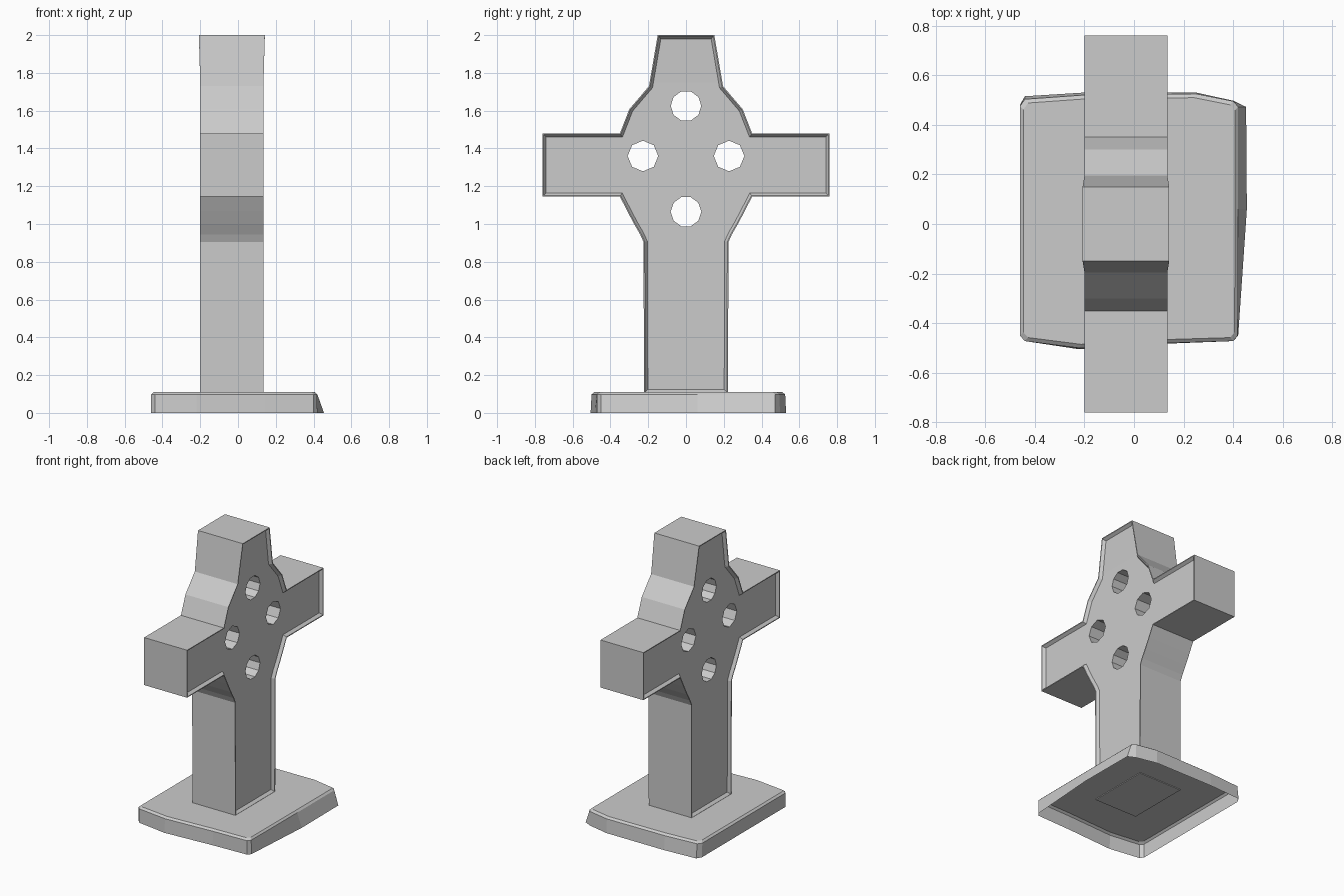
import bpy, bmesh, math
from mathutils import Matrix

cube = bpy.data.objects.get("Cube")
if cube:
    bpy.data.objects.remove(cube, do_unlink=True)

# One stone colour
stone = bpy.data.materials.new("grey_stone")
stone.use_nodes = True
GREY = (0.6, 0.6, 0.6, 1)
stone.diffuse_color = GREY
stone.node_tree.nodes["Principled BSDF"].inputs["Base Color"].default_value = GREY


def finish(bm, name):
    mesh = bpy.data.meshes.new(name)
    bm.to_mesh(mesh)
    bm.free()
    obj = bpy.data.objects.new(name, mesh)
    bpy.context.collection.objects.link(obj)
    mesh.materials.append(stone)
    return obj


# Cross: half outline (y, z) mirrored, extruded through the thickness
LEFT, RIGHT = -0.2, 0.135
half = [(0.222, 0.105), (0.225, 0.905), (0.243, 0.945), (0.275, 1.0), (0.312, 1.07),
        (0.35, 1.145), (0.76, 1.145), (0.76, 1.48), (0.35, 1.48), (0.3, 1.608),
        (0.196, 1.73), (0.15, 2.0)]
outline = half + [(-y, z) for y, z in reversed(half)]
bm = bmesh.new()
back = bm.faces.new([bm.verts.new((LEFT, y, z)) for y, z in outline])
ext = bmesh.ops.extrude_face_region(bm, geom=[back], use_keep_orig=True)
bmesh.ops.translate(bm, vec=(RIGHT - LEFT, 0, 0),
                    verts=[g for g in ext["geom"] if isinstance(g, bmesh.types.BMVert)])
bmesh.ops.recalc_face_normals(bm, faces=bm.faces[:])

# Narrow raised rim around a sunken panel on both broad sides
panels = [f for f in bm.faces if abs(f.normal.x) > 0.9]
bmesh.ops.inset_individual(bm, faces=panels, thickness=0.006, use_even_offset=True)
bmesh.ops.inset_individual(bm, faces=panels, thickness=0.014, depth=-0.02,
                           use_even_offset=True)

# Head flares slightly in thickness towards the top
bmesh.ops.bisect_plane(bm, geom=bm.verts[:] + bm.edges[:] + bm.faces[:],
                       plane_co=(0, 0, 1.75), plane_no=(0, 0, 1))
for v in bm.verts:
    if v.co.z > 1.76:
        v.co.x += math.copysign(0.007, v.co.x)
cross = finish(bm, "cross")

# Four faceted holes between the arms and the ring
bm = bmesh.new()
for y, z, sides in [(0, 1.625, 10), (0, 1.065, 10), (0.228, 1.36, 8), (-0.228, 1.36, 8)]:
    place = Matrix.Translation((0, y, z)) @ Matrix.Rotation(math.pi / 2, 4, "Y")
    bmesh.ops.create_cone(bm, cap_ends=True, segments=sides, radius1=0.081,
                          radius2=0.081, depth=1, matrix=place)
cutter = finish(bm, "hole_cutter")
cutter.hide_render = True
cutter.hide_set(True)
mod = cross.modifiers.new("holes", "BOOLEAN")
mod.object = cutter
mod.operation = "DIFFERENCE"
mod.solver = "EXACT"
bpy.context.view_layer.objects.active = cross
bpy.ops.object.modifier_apply(modifier=mod.name)
bpy.data.objects.remove(cutter, do_unlink=True)

# Base: rough open-bottomed slab made of a foot ring, shoulder ring and top
foot = [(-0.46, -0.45), (-0.44, -0.472), (-0.22, -0.505), (0.14, -0.482), (0.4, -0.472),
        (0.42, -0.45), (0.455, 0.06), (0.452, 0.472), (0.4, 0.497), (0.25, 0.53),
        (-0.2, 0.53), (-0.44, 0.515), (-0.46, 0.48)]
shoulder = [(-0.46, -0.45), (-0.44, -0.472), (-0.22, -0.5), (0.14, -0.48), (0.4, -0.472),
            (0.418, -0.45), (0.42, 0.06), (0.42, 0.472), (0.4, 0.495), (0.25, 0.525),
            (-0.2, 0.52), (-0.44, 0.503), (-0.46, 0.475)]
bm = bmesh.new()
rings = [[bm.verts.new((x * s, y * s, z)) for x, y in pts]
         for pts, z, s in [(foot, 0, 1), (shoulder, 0.098, 1), (shoulder, 0.11, 0.97)]]
for low, high in zip(rings, rings[1:]):
    for i in range(len(low)):
        j = (i + 1) % len(low)
        bm.faces.new((low[i], low[j], high[j], high[i]))
bm.faces.new(rings[-1])
finish(bm, "base_slab")
